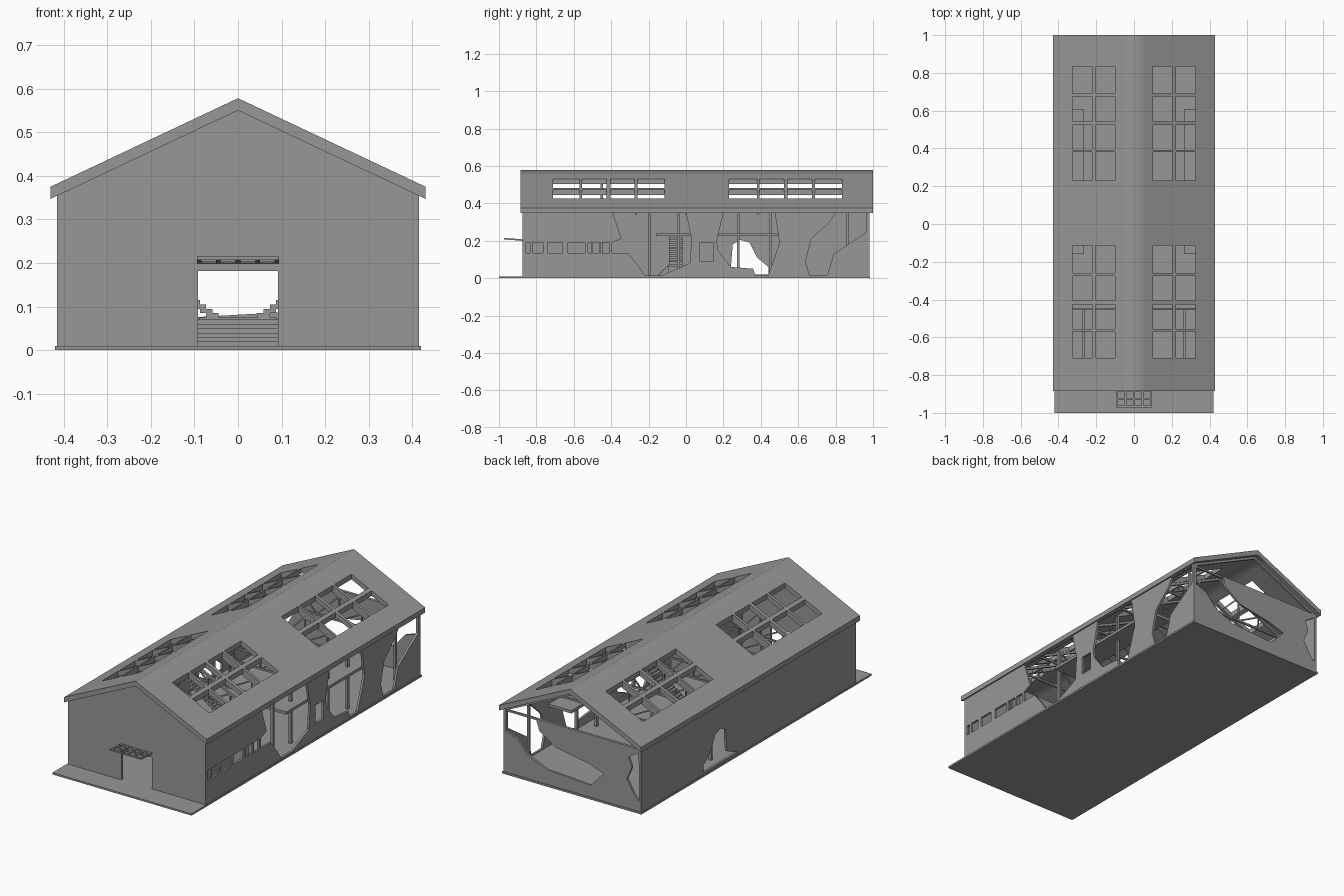
import bpy, bmesh, math
from mathutils import Vector

if "Cube" in bpy.data.objects:
    bpy.data.objects.remove(bpy.data.objects["Cube"])

grey = bpy.data.materials.new("dark_grey")
grey.diffuse_color = (0.31, 0.31, 0.31, 1)
grey.use_nodes = True
grey.node_tree.nodes["Principled BSDF"].inputs["Base Color"].default_value = grey.diffuse_color


def finish(name, bm):
    bmesh.ops.remove_doubles(bm, verts=bm.verts, dist=1e-5)
    bmesh.ops.recalc_face_normals(bm, faces=bm.faces)
    for f in bm.faces:
        f.smooth = False
        f.material_index = 0
    me = bpy.data.meshes.new(name)
    bm.to_mesh(me)
    bm.free()
    me.materials.append(grey)
    ob = bpy.data.objects.new(name, me)
    bpy.context.collection.objects.link(ob)
    return ob


def box(name, x0, x1, y0, y1, z0, z1):
    bm = bmesh.new()
    bmesh.ops.create_cube(bm, size=1)
    for v in bm.verts:
        v.co = Vector(((x0 + x1) / 2 + v.co.x * (x1 - x0),
                       (y0 + y1) / 2 + v.co.y * (y1 - y0),
                       (z0 + z1) / 2 + v.co.z * (z1 - z0)))
    return finish(name, bm)


def rect(u0, u1, v0, v1):
    return [(u0, v0), (u1, v0), (u1, v1), (u0, v1)]


def sheet(bm, outlines, thick, place):
    """Add a flat sheet to bm: first outline is the edge, the rest are holes."""
    cu = bpy.data.curves.new("outline", 'CURVE')
    cu.dimensions = '2D'
    cu.fill_mode = 'BOTH'
    cu.extrude = thick / 2
    for pts in outlines:
        sp = cu.splines.new('POLY')
        sp.points.add(len(pts) - 1)
        for p, (u, v) in zip(sp.points, pts):
            p.co = (u, v, 0, 1)
        sp.use_cyclic_u = True
    tmp = bpy.data.objects.new("outline", cu)
    bpy.context.collection.objects.link(tmp)
    dg = bpy.context.evaluated_depsgraph_get()
    me = bpy.data.meshes.new_from_object(tmp.evaluated_get(dg))
    first = len(bm.verts)
    bm.from_mesh(me)
    bm.verts.ensure_lookup_table()
    for v in bm.verts[first:]:
        v.co = Vector(place(*v.co))
    bpy.data.objects.remove(tmp)
    bpy.data.curves.remove(cu)
    bpy.data.meshes.remove(me)


def panel(name, outlines, thick, place):
    bm = bmesh.new()
    sheet(bm, outlines, thick, place)
    return finish(name, bm)


def beam(name, a, b, t):
    a, b = Vector(a), Vector(b)
    ob = box(name, -t / 2, t / 2, -t / 2, t / 2, 0, (b - a).length)
    ob.rotation_euler = (b - a).to_track_quat('Z', 'Y').to_euler()
    ob.location = a
    return ob


SLOPE = 0.472
FLOOR = 0.01

# Ground slab
box("base_slab", -0.42, 0.42, -1, 0.985, 0, FLOOR)

# Front gable wall with doorway
panel("front_wall",
      [[(-0.415, 0.005), (-0.092, 0.005), (-0.092, 0.182), (0.092, 0.182), (0.092, 0.005),
        (0.415, 0.005), (0.415, 0.355), (0, 0.552), (-0.415, 0.355)]],
      0.012, lambda u, v, w: (u, -0.868 + w, v))

# Right wall: window band and broken openings
windows = [(-0.855, -0.835), (-0.82, -0.765), (-0.74, -0.66), (-0.63, -0.54),
           (-0.525, -0.505), (-0.50, -0.465), (-0.455, -0.41)]
right_holes = [rect(a, b, 0.135, 0.19) for a, b in windows]
right_holes += [
    [(-0.39, 0.348), (-0.345, 0.21), (-0.395, 0.19), (-0.395, 0.135), (-0.31, 0.135), (-0.25, 0.06),
     (-0.22, 0.015), (-0.13, 0.015), (0.02, 0.08), (0.03, 0.21), (0.0, 0.348)],
    [(0.20, 0.348), (0.165, 0.2), (0.17, 0.15), (0.24, 0.06), (0.36, 0.05), (0.37, 0.015),
     (0.44, 0.015), (0.50, 0.19), (0.475, 0.348)],
    rect(0.075, 0.145, 0.09, 0.19),
    [(0.80, 0.348), (0.77, 0.30), (0.67, 0.21), (0.64, 0.09), (0.66, 0.015), (0.755, 0.015),
     (0.79, 0.13), (0.97, 0.25), (0.97, 0.348)],
]
panel("right_wall", [rect(-0.874, 0.98, 0.005, 0.357)] + right_holes,
      0.012, lambda u, v, w: (0.409 + w, u, v))

# Left wall with one broken opening
panel("left_wall", [rect(-0.874, 0.98, 0.005, 0.357),
                    [(0.15, 0.02), (0.24, 0.06), (0.25, 0.18), (0.29, 0.205), (0.34, 0.19),
                     (0.38, 0.11), (0.44, 0.06), (0.44, 0.02)]],
      0.012, lambda u, v, w: (-0.409 + w, u, v))

# Back wall, badly broken
panel("back_wall",
      [[(-0.415, 0.005), (0.415, 0.005), (0.415, 0.24), (0.33, 0.21), (0.27, 0.14), (0.15, 0.09),
        (-0.11, 0.075), (-0.19, 0.16), (-0.10, 0.19), (0.10, 0.225), (0.20, 0.29), (0.22, 0.35),
        (-0.415, 0.35)],
       [(-0.33, 0.17), (-0.36, 0.24), (-0.34, 0.29), (-0.40, 0.33), (-0.405, 0.06), (-0.37, 0.10)]],
      0.012, lambda u, v, w: (u, 0.974 + w, v))
box("back_corner_post", 0.4, 0.415, 0.965, 0.98, FLOOR, 0.36)

# Roof: two sheets with skylights, welded into a soft ridge
rows = [(-0.71, -0.57), (-0.555, -0.425), (-0.405, -0.275), (-0.26, -0.115),
        (0.23, 0.38), (0.392, 0.525), (0.543, 0.675), (0.69, 0.835)]
cols = [(0.1, 0.203), (0.222, 0.325)]
roof_bm = bmesh.new()
for s in (1, -1):
    sheet(roof_bm,
          [rect(0, 0.43, -0.885, 1.0)] + [rect(a, b, c, d) for a, b in cols for c, d in rows],
          0.028, lambda u, v, w, s=s: (s * u, v, 0.564 - SLOPE * u + w))
inner = [f for f in roof_bm.faces if all(abs(v.co.x) < 1e-4 for v in f.verts)]
bmesh.ops.delete(roof_bm, geom=inner, context='FACES')
for x in (0.06, -0.06):
    bmesh.ops.bisect_plane(roof_bm, geom=roof_bm.verts[:] + roof_bm.edges[:] + roof_bm.faces[:],
                           plane_co=(x, 0, 0), plane_no=(1, 0, 0))
roof = finish("roof", roof_bm)
bpy.context.view_layer.objects.active = roof
roof.select_set(True)
bpy.ops.object.shade_smooth_by_angle(angle=math.radians(55))

# Entrance canopy grid
panel("door_canopy",
      [rect(-0.094, 0.094, -0.972, -0.87)] +
      [rect(x, x + 0.034, y, y + 0.034) for x in (-0.084, -0.04, 0.006, 0.05) for y in (-0.962, -0.92)],
      0.008, lambda u, v, w: (u, v, 0.203 - (v + 0.87) * 0.08 + w))


# Roof trusses
def under(x):
    return 0.543 - SLOPE * abs(x)


for y in (-0.45, -0.267, 0.0, 0.13, 0.386, 0.682, 0.97):
    beam("truss_tie", (-0.405, y, 0.345), (0.405, y, 0.345), 0.01)
    for s in (1, -1):
        beam("truss_rafter", (s * 0.405, y, under(0.405)), (0, y, under(0)), 0.012)
        if y < 0.9:
            for xa, xb in ((0, 0.135), (0.135, 0.135), (0.135, 0.27), (0.27, 0.27)):
                beam("truss_web", (s * xa, y, 0.345), (s * xb, y, under(xb)), 0.007)

# Side rooms, galleries, columns and stairs, mirrored on both sides
for s in (1, -1):
    def sbox(name, x0, x1, *rest):
        box(name, min(s * x0, s * x1), max(s * x0, s * x1), *rest)
    sbox("room_partition", 0.262, 0.272, -0.862, -0.45, FLOOR, 0.235)
    sbox("room_end_wall", 0.1, 0.403, -0.455, -0.445, FLOOR, 0.235)
    sbox("gallery_floor", 0.265, 0.403, -0.16, 0.61, 0.225, 0.24)
    for y in (-0.195, -0.04, 0.28, 0.45, 0.863):
        sbox("column", 0.338, 0.352, y - 0.007, y + 0.007, FLOOR, 0.37)
    n = 16
    dx, dz = (0.268 - 0.045) / n, (0.235 - 0.075) / n
    for i in range(n):
        z = 0.075 + (i + 1) * dz
        sbox("upper_step", 0.045 + i * dx, 0.045 + (i + 1) * dx, -0.09, -0.02, z - 0.02, z)

# Central landing and lower flight
box("stair_landing", -0.09, 0.09, -0.09, -0.02, 0.06, 0.075)
for i in range(6):
    box("lower_step", -0.1, 0.1, -0.15 + i * 0.01, -0.14 + i * 0.01, FLOOR, 0.02 + i * 0.01)
